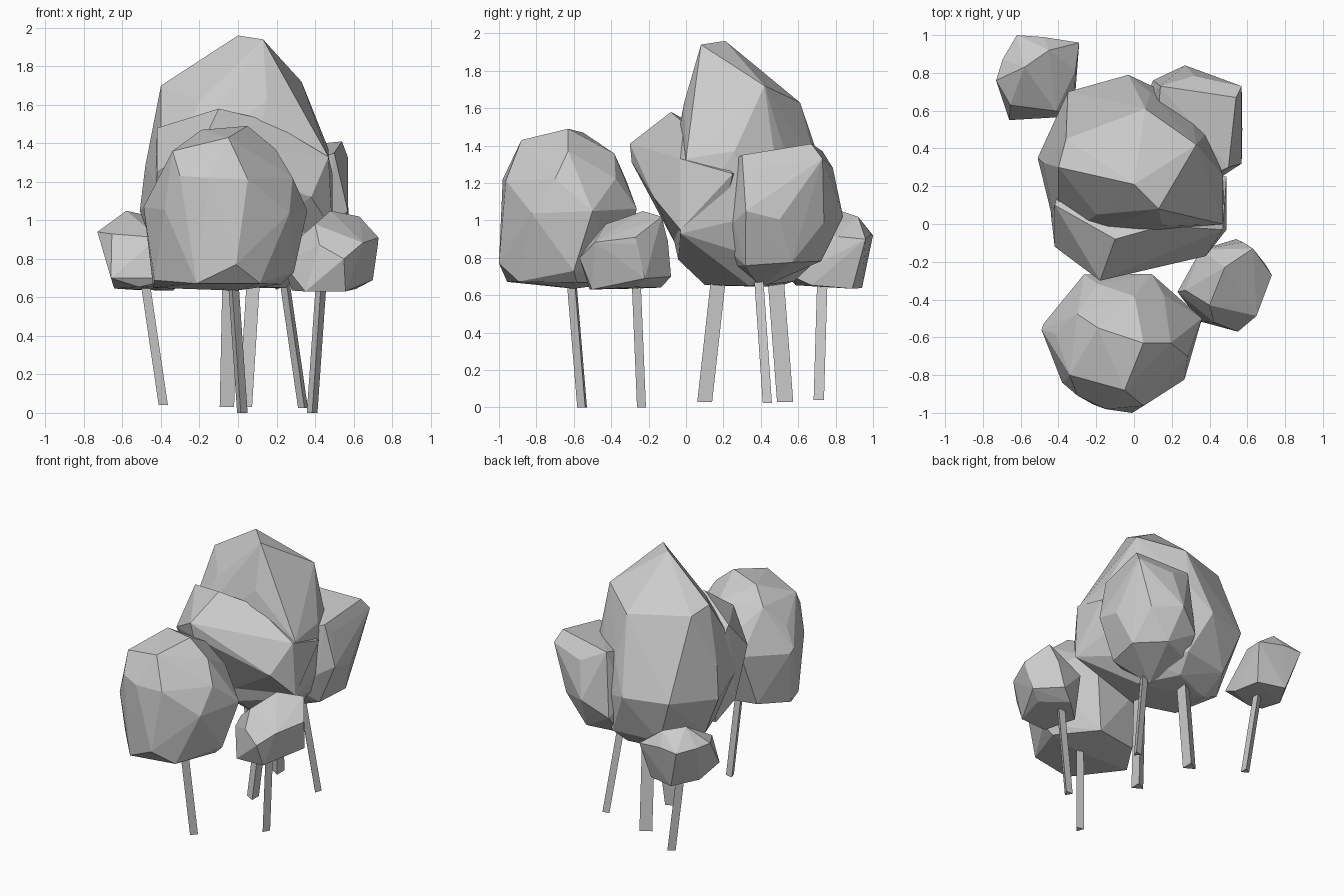
import bpy, bmesh, math, random

random.seed(4)


def finish(name, bm):
    me = bpy.data.meshes.new(name)
    bm.to_mesh(me)
    bm.free()
    ob = bpy.data.objects.new(name, me)
    bpy.context.collection.objects.link(ob)


def crown(name, rings, bumps=()):
    """Faceted hull around uneven elliptical rings: z, cx, cy, rx, ry, sides, turn."""
    bm = bmesh.new()
    for z, cx, cy, rx, ry, n, turn in rings:
        grow = 2 / (1 + math.cos(math.pi / n))
        for i in range(n):
            a = math.radians(turn) + 2 * math.pi * i / n
            k = min(grow, 1.06) * random.uniform(0.96, 1.0)
            bm.verts.new((cx + rx * k * math.cos(a), cy + ry * k * math.sin(a),
                          z + random.uniform(-0.015, 0.015)))
    for p in bumps:
        bm.verts.new(p)
    out = bmesh.ops.convex_hull(bm, input=bm.verts)
    loose = {g for g in out["geom_interior"] + out["geom_unused"]
             if isinstance(g, bmesh.types.BMVert)}
    bmesh.ops.delete(bm, geom=list(loose), context='VERTS')
    bmesh.ops.recalc_face_normals(bm, faces=bm.faces)
    finish(name, bm)


def trunk(name, foot, head, r, turn):
    """Leaning three-sided post."""
    bm = bmesh.new()
    lo, hi = [[bm.verts.new((x + r * math.cos(math.radians(turn + 120 * i)),
                             y + r * math.sin(math.radians(turn + 120 * i)), z))
               for i in range(3)] for x, y, z in (foot, head)]
    bm.faces.new(lo[::-1])
    bm.faces.new(hi)
    for i in range(3):
        j = (i + 1) % 3
        bm.faces.new((lo[i], lo[j], hi[j], hi[i]))
    finish(name, bm)


# front tree crown
crown("front_crown", [
    (0.68, -0.10, -0.64, 0.32, 0.32, 6, 10),
    (1.05, -0.07, -0.60, 0.40, 0.36, 7, 15),
    (1.22, -0.07, -0.64, 0.34, 0.33, 6, 50),
    (1.36, -0.08, -0.63, 0.26, 0.25, 5, 0)],
    [(-0.49, -0.56, 1.07), (0.36, -0.50, 1.05), (-0.01, -1.0, 0.77), (-0.44, -0.60, 0.65),
     (0.05, -0.63, 1.49), (-0.19, -0.55, 1.47), (-0.34, -0.80, 1.36), (-0.05, -0.88, 1.43),
     (0.29, -0.60, 0.73), (-0.01, -0.60, 0.635), (-0.15, -0.98, 1.22)])

# small bush trees
crown("right_small_crown", [
    (0.64, 0.45, -0.34, 0.17, 0.20, 5, 20),
    (0.88, 0.50, -0.31, 0.22, 0.22, 6, 10)],
    [(0.55, -0.57, 0.80), (0.73, -0.27, 0.91), (0.23, -0.36, 0.78), (0.48, -0.23, 1.05),
     (0.63, -0.13, 1.02), (0.40, -0.43, 0.98), (0.70, -0.22, 0.69), (0.54, -0.08, 0.70)])
crown("back_small_crown", [
    (0.64, -0.47, 0.77, 0.17, 0.18, 5, 40),
    (0.92, -0.51, 0.78, 0.20, 0.20, 5, 10)],
    [(-0.62, 1.0, 0.92), (-0.29, 0.96, 0.90), (-0.66, 0.55, 0.70), (-0.58, 0.83, 1.05),
     (-0.32, 0.57, 0.70), (-0.73, 0.76, 0.94), (-0.45, 0.92, 1.02)])

# tall central crown: broad body tapering to a short ridge
crown("middle_crown", [
    (0.66, 0.00, 0.34, 0.24, 0.24, 5, 0),
    (0.79, -0.02, 0.33, 0.39, 0.37, 7, 20),
    (1.02, -0.01, 0.32, 0.46, 0.40, 8, 5),
    (1.28, -0.02, 0.32, 0.44, 0.38, 7, 25)],
    [(0.0, 0.21, 1.96), (0.13, 0.08, 1.94), (-0.40, 0.30, 1.70), (0.33, 0.42, 1.72),
     (0.06, 0.61, 1.63), (-0.36, 0.45, 1.66), (0.15, -0.01, 1.63), (-0.20, 0.05, 1.62),
     (0.47, 0.0, 1.33), (0.47, 0.26, 1.37), (0.49, -0.03, 0.93), (-0.51, 0.35, 1.05),
     (-0.03, 0.79, 1.10), (-0.35, 0.70, 1.10), (-0.40, -0.10, 1.15)])

# broad shoulder at the front of the central crown
crown("middle_front_shoulder", [(1.22, 0.0, 0.10, 0.42, 0.28, 6, 30)],
      [(-0.18, -0.30, 1.41), (-0.16, -0.29, 1.31), (-0.42, -0.12, 1.25), (0.38, -0.17, 1.12),
       (-0.10, -0.08, 1.58), (0.0, -0.20, 1.16), (0.0, -0.06, 0.88), (-0.42, 0.10, 1.48),
       (0.49, -0.03, 0.95), (0.47, -0.03, 1.33), (0.49, 0.25, 1.25), (0.15, -0.01, 1.52),
       (-0.44, 0.05, 0.92), (0.35, 0.15, 0.78), (-0.35, 0.15, 0.76)])

# rear side lobe
crown("rear_side_crown", [
    (0.77, 0.27, 0.48, 0.22, 0.24, 6, 20),
    (1.00, 0.30, 0.50, 0.26, 0.30, 7, 0),
    (1.28, 0.32, 0.50, 0.23, 0.27, 6, 30)],
    [(0.27, 0.84, 1.02), (0.57, 0.73, 1.33), (0.57, 0.32, 1.05), (0.54, 0.67, 1.41),
     (0.50, 0.30, 1.35), (0.14, 0.73, 1.37), (0.20, 0.40, 0.64), (0.10, 0.76, 0.90),
     (0.35, 0.22, 0.85)])

# leaning trunks
for name, foot, head, r, turn in [
        ("front_trunk", (0.02, -0.55, 0.0), (-0.03, -0.61, 0.72), 0.032, 20),
        ("right_small_trunk", (0.385, -0.23, 0.0), (0.435, -0.26, 0.72), 0.032, 150),
        ("back_small_trunk", (-0.38, 0.71, 0.04), (-0.48, 0.73, 0.72), 0.032, 60),
        ("middle_trunk", (0.05, 0.10, 0.03), (0.095, 0.18, 0.75), 0.046, 60),
        ("rear_trunk", (-0.045, 0.53, 0.03), (-0.03, 0.475, 0.75), 0.05, 60),
        ("rear_side_trunk", (0.34, 0.44, 0.025), (0.235, 0.39, 0.75), 0.03, 40)]:
    trunk(name, foot, head, r, turn)
